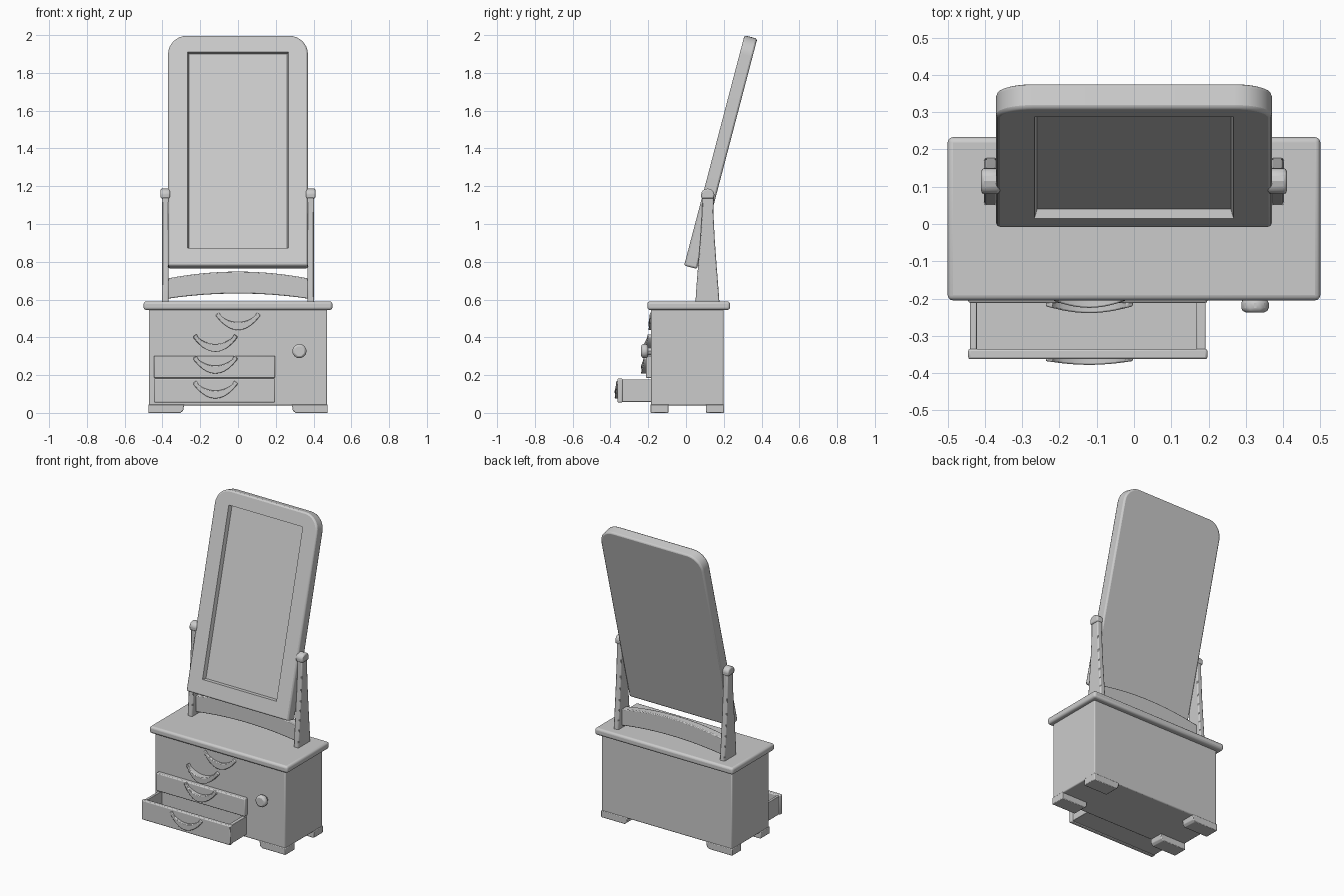
import bpy, bmesh
from math import sin, cos, pi, radians

if "Cube" in bpy.data.objects:
    bpy.data.objects.remove(bpy.data.objects["Cube"])


def prism(name, pts, axis, a, b, bevel=0.0, segs=2):
    """Extrude a 2D outline from a to b along x (outline y,z) or y (outline x,z)."""
    place = (lambda p, d: (d, p[0], p[1])) if axis == 'x' else (lambda p, d: (p[0], d, p[1]))
    bm = bmesh.new()
    near = [bm.verts.new(place(p, a)) for p in pts]
    far = [bm.verts.new(place(p, b)) for p in pts]
    bm.faces.new(near)
    bm.faces.new(far)
    n = len(pts)
    for i in range(n):
        j = (i + 1) % n
        bm.faces.new((near[i], near[j], far[j], far[i]))
    bmesh.ops.recalc_face_normals(bm, faces=bm.faces)
    me = bpy.data.meshes.new(name)
    bm.to_mesh(me)
    bm.free()
    ob = bpy.data.objects.new(name, me)
    bpy.context.collection.objects.link(ob)
    if bevel:
        m = ob.modifiers.new("Bevel", 'BEVEL')
        m.width, m.segments = bevel, segs
        m.limit_method, m.angle_limit = 'ANGLE', radians(35)
    return ob


def box(name, x0, x1, y0, y1, z0, z1, bevel=0.0, segs=2):
    return prism(name, [(x0, z0), (x1, z0), (x1, z1), (x0, z1)], 'y', y0, y1, bevel, segs)


def arc(cx, cz, r, a0, a1, n):
    return [(cx + r * cos(radians(a0 + (a1 - a0) * i / n)),
             cz + r * sin(radians(a0 + (a1 - a0) * i / n))) for i in range(n + 1)]


# Cabinet carcass and top
box("cabinet_body", -0.472, 0.472, -0.185, 0.198, 0.04, 0.56, 0.006)
box("table_top", -0.5, 0.5, -0.205, 0.233, 0.545, 0.59, 0.014, 3)

# Bracket feet at the four corners
for sx, side in ((-1, "left"), (1, "right")):
    outline = [(sx * x, z) for x, z in
               ((0.475, 0), (0.305, 0), (0.29, 0.012), (0.285, 0.045), (0.475, 0.045))]
    prism(f"front_foot_{side}", outline, 'y', -0.188, -0.092, 0.004)
    prism(f"back_foot_{side}", outline, 'y', 0.105, 0.201, 0.004)

# Drawer pulled out slightly, and the open drawer below it
box("third_drawer_front", -0.445, 0.197, -0.212, -0.18, 0.185, 0.302, 0.006)
box("open_drawer_front", -0.445, 0.197, -0.363, -0.335, 0.055, 0.182, 0.006)
box("open_drawer_left", -0.44, -0.422, -0.34, -0.18, 0.058, 0.178, 0.003)
box("open_drawer_right", 0.168, 0.192, -0.34, -0.18, 0.058, 0.178, 0.003)
box("open_drawer_floor", -0.43, 0.18, -0.345, -0.18, 0.058, 0.075)


# Crescent drawer pulls, bulging outward in the middle
def handle(name, cx, cz, face, depth):
    n = 10
    ts = [-1 + 2 * i / n for i in range(n + 1)]
    lower = [(0.115 * t, -0.052 + 0.072 * t * t) for t in ts]
    upper = [(0.088 * t, -0.01 + 0.03 * t * t) for t in reversed(ts)]
    ears = [(0.118, 0.03), (0.1, 0.042)]
    outline = lower + ears + upper + [(-x, z) for x, z in reversed(ears)]
    ob = prism(name, outline, 'y', 0.004, -depth, 0.004)
    for v in ob.data.vertices:
        if v.co.y < 0:
            v.co.y *= 0.3 + 0.7 * cos(v.co.x / 0.12 * pi / 2)
    ob.location = (cx, face, cz)


handle("top_drawer_handle", 0.0, 0.49, -0.185, 0.014)
handle("second_drawer_handle", -0.12, 0.375, -0.185, 0.04)
handle("third_drawer_handle", -0.12, 0.26, -0.212, 0.027)
handle("open_drawer_handle", -0.12, 0.128, -0.363, 0.015)

# Cupboard knob
prism("knob_stem", arc(0.325, 0.327, 0.022, 0, 315, 7), 'y', -0.18, -0.21)
prism("knob_head", arc(0.325, 0.327, 0.04, 22.5, 337.5, 7), 'y', -0.2, -0.237, 0.012)

# Tapered posts with rounded caps
post = [(0.05, 0.585), (0.056, 0.68), (0.064, 0.78), (0.076, 0.92), (0.085, 1.06), (0.085, 1.15),
        (0.145, 1.15), (0.145, 1.06), (0.152, 0.92), (0.162, 0.78), (0.17, 0.68), (0.177, 0.585)]
for sx, side in ((-1, "left"), (1, "right")):
    prism(f"post_{side}", post, 'x', sx * 0.367, sx * 0.402, 0.006)
    cap = [(0.081, 1.135), (0.149, 1.135), (0.15, 1.165), (0.137, 1.182), (0.115, 1.188),
           (0.093, 1.182), (0.08, 1.165)]
    prism(f"post_cap_{side}", cap, 'x', sx * 0.36, sx * 0.41, 0.008)

# Arched rail between the posts
ts = [-1 + i / 8 for i in range(17)]
rail = [(0.37 * t, 0.632 - 0.027 * t * t) for t in ts]
rail += [(0.37 * t, 0.748 - 0.036 * t * t) for t in reversed(ts)]
prism("arched_rail", rail, 'y', 0.09, 0.14, 0.005)

# Tilted mirror: frame slab with a bevelled recess for the glass
H, W = 1.26, 0.37
outline = [(-W, 0), (W, 0)] + arc(W - 0.1, H - 0.1, 0.1, 0, 90, 8) \
    + arc(-W + 0.1, H - 0.1, 0.1, 90, 180, 8)
mirror = prism("mirror_frame", outline, 'y', 0, 0.07, 0.01)
cutter = box("recess_cutter", -0.275, 0.275, -0.025, 0.025, 0.092, 1.175)
for v in cutter.data.vertices:
    if v.co.y > 0:
        v.co.x *= 0.945
        v.co.z = 0.6335 + (v.co.z - 0.6335) * 0.98
cutter.hide_render = True
cutter.hide_set(True)
cut = mirror.modifiers.new("Recess", 'BOOLEAN')
cut.operation, cut.object, cut.solver = 'DIFFERENCE', cutter, 'EXACT'
for ob in (mirror, cutter):
    ob.location = (0, -0.01, 0.78)
    ob.rotation_euler.x = radians(-14.7)

# Smooth rounded edges, keep corners crisp
bpy.ops.object.select_all(action='DESELECT')
for ob in bpy.data.objects:
    if not ob.hide_render:
        ob.select_set(True)
        bpy.context.view_layer.objects.active = ob
bpy.ops.object.shade_smooth_by_angle(angle=radians(30))
